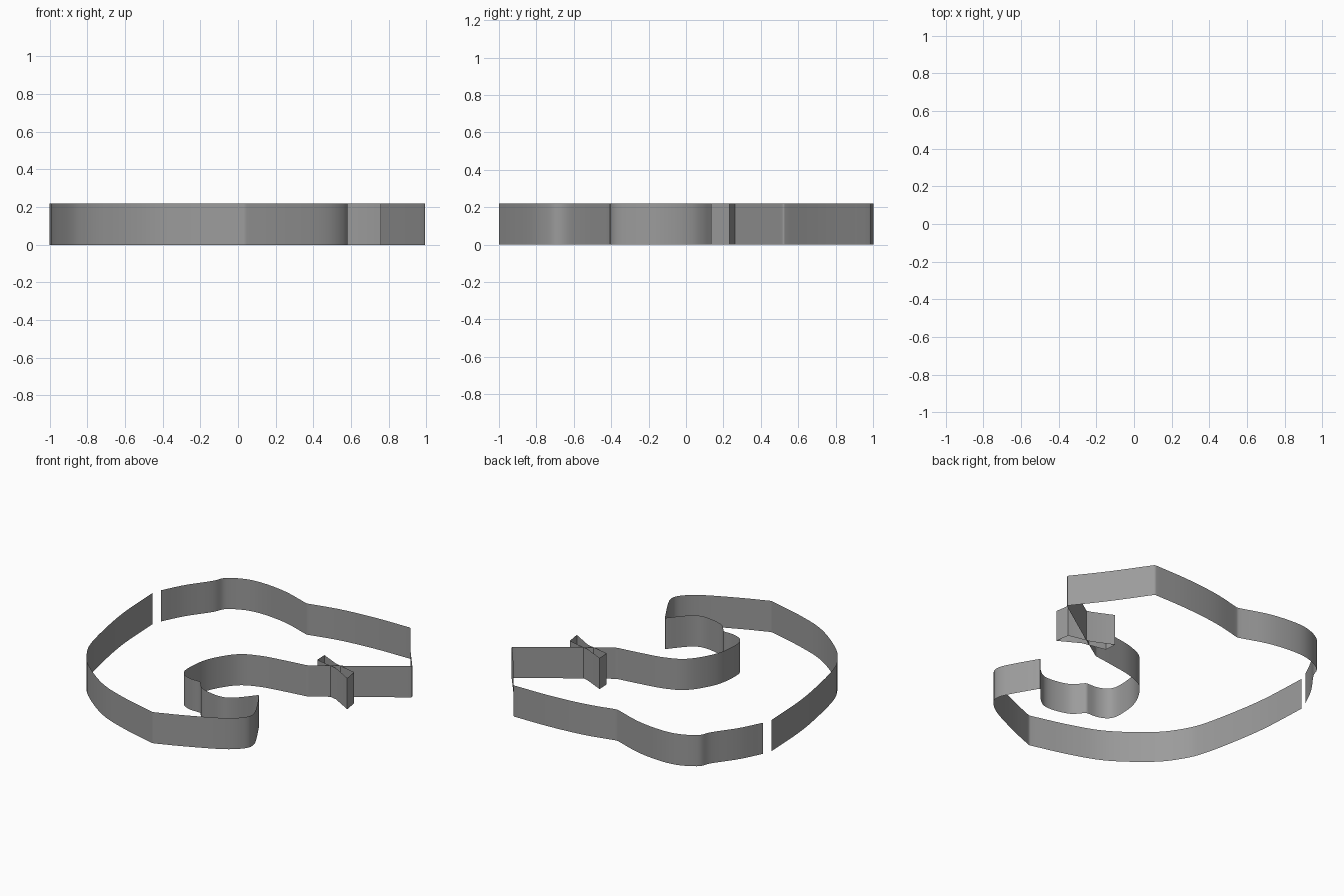
import bpy, bmesh
from mathutils import Vector

if "Cube" in bpy.data.objects:
    bpy.data.objects.remove(bpy.data.objects["Cube"])

HEIGHT = 0.22
grey = bpy.data.materials.new("dark_grey")
grey.diffuse_color = (0.33, 0.33, 0.33, 1)
grey.use_nodes = True
grey.node_tree.nodes["Principled BSDF"].inputs["Base Color"].default_value = grey.diffuse_color


def smooth_run(points, steps=6):
    """Catmull-Rom curve through the points, ends included."""
    p = [Vector(q) for q in points]
    p = [2 * p[0] - p[1]] + p + [2 * p[-1] - p[-2]]
    out = []
    for a, b, c, d in zip(p, p[1:], p[2:], p[3:]):
        for i in range(steps):
            t = i / steps
            out.append(0.5 * (2 * b + (c - a) * t + (2 * a - 5 * b + 4 * c - d) * t ** 2
                              + (3 * b - a - 3 * c + d) * t ** 3))
    return out + [p[-2]]


def join_runs(runs, r=0.012):
    """Chain the runs and round each shared corner by a small radius."""
    path = smooth_run(runs[0])
    for run in runs[1:]:
        nxt = smooth_run(run)
        corner = path.pop()
        a = corner + (path[-1] - corner).normalized() * r
        b = corner + (nxt[1] - corner).normalized() * r
        path += [a * (1 - t) ** 2 + corner * 2 * t * (1 - t) + b * t * t
                 for t in (0, .25, .5, .75, 1)] + nxt[1:]
    return path


def wall(name, path, closed=False):
    """Thin upright wall that follows a plan path."""
    bm = bmesh.new()
    low = [bm.verts.new((q[0], q[1], 0)) for q in path]
    high = [bm.verts.new((q[0], q[1], HEIGHT)) for q in path]
    n = len(path)
    for i in range(n if closed else n - 1):
        j = (i + 1) % n
        bm.faces.new((low[i], low[j], high[j], high[i]))
    mesh = bpy.data.meshes.new(name)
    bm.to_mesh(mesh)
    bm.free()
    mesh.materials.append(grey)
    ob = bpy.data.objects.new(name, mesh)
    bpy.context.collection.objects.link(ob)
    bpy.context.view_layer.objects.active = ob
    ob.select_set(True)
    bpy.ops.object.shade_smooth_by_angle(angle=0.7)
    ob.select_set(False)


# Smooth runs of the outline, meeting at tight corners
runs = [
    # long left side
    [(-1.0, .475), (-.982, .14), (-.945, -.11), (-.89, -.36), (-.83, -.50),
     (-.715, -.65), (-.48, -.83), (-.25, -.925), (.035, -1.003)],
    # rounded tip at the front
    [(.035, -1.003), (.23, -.925), (.46, -.815), (.56, -.73), (.58, -.66),
     (.54, -.565), (.445, -.40)],
    # hollow behind the tip
    [(.445, -.40), (.34, -.52), (.25, -.56), (.10, -.53), (.02, -.45)],
    # inner hook
    [(.02, -.45), (-.07, -.445), (-.14, -.405), (-.16, -.32), (-.135, -.15),
     (-.03, .02), (.105, .09), (.28, .123), (.44, .145)],
    # straight shaft
    [(.44, .145), (.60, .25), (.83, .405), (.998, .52)],
    # slanted end
    [(.998, .52), (.825, .745), (.655, .99)],
    # back edge
    [(.655, .99), (.38, .985), (.125, .96), (-.10, .91)],
    # rounded back lobe down to the gap
    [(-.10, .91), (-.34, .985), (-.58, 1.0), (-.74, .935), (-.79, .845),
     (-.90, .69), (-.978, .54)],
]
wall("outline_wall", join_runs(runs))

# Bow-tie shaped cross piece over the shaft
wall("cross_piece", [(.445, .25), (.615, .215), (.76, .133), (.745, .232),
                     (.58, .27), (.44, .335)], closed=True)
